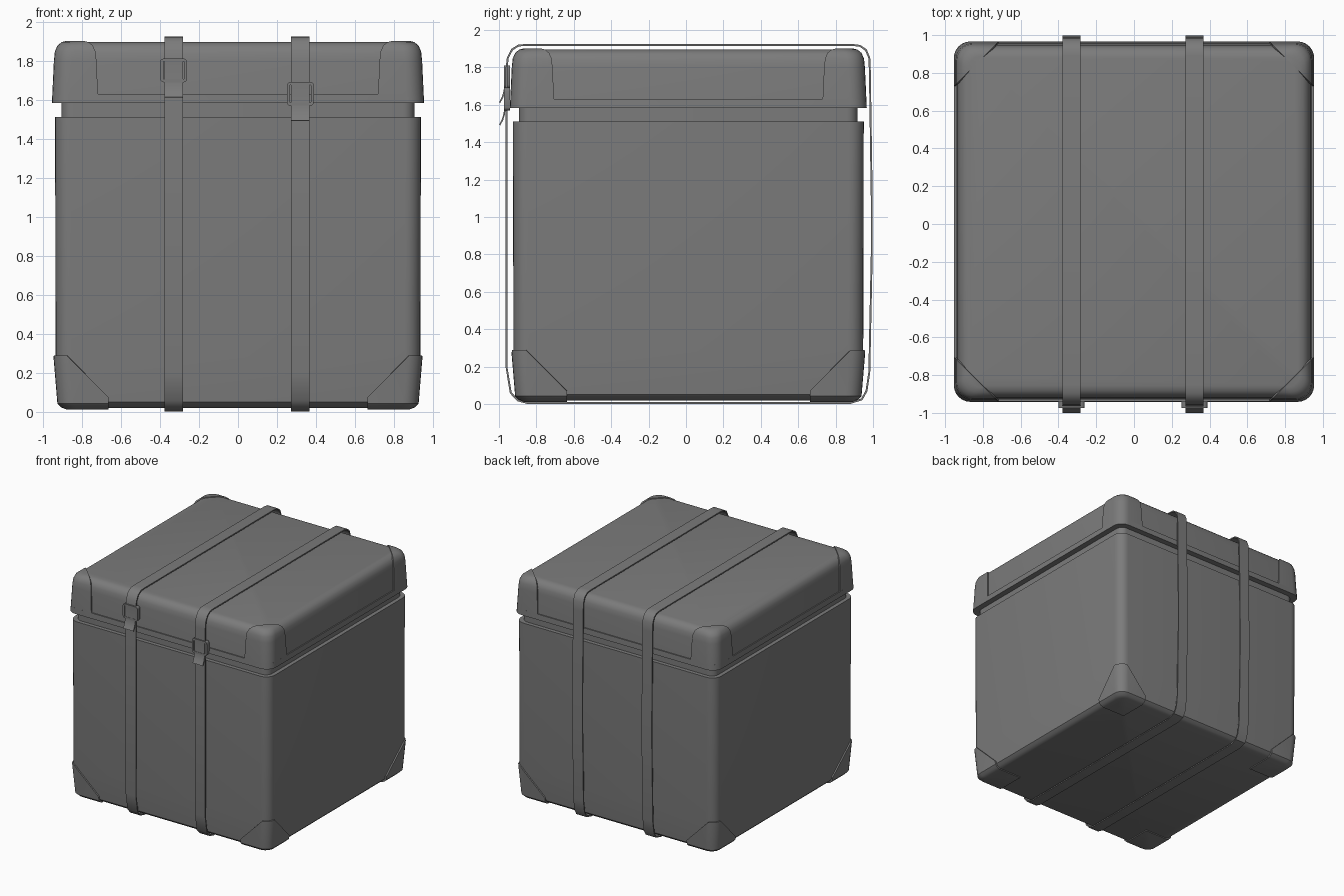
import bpy, bmesh, math
from mathutils import Vector

if "Cube" in bpy.data.objects:
    bpy.data.objects.remove(bpy.data.objects["Cube"])

grey = bpy.data.materials.new("dark grey")
grey.use_nodes = True
COLOUR = (0.2, 0.2, 0.2, 1)
grey.diffuse_color = COLOUR
grey.node_tree.nodes["Principled BSDF"].inputs["Base Color"].default_value = COLOUR

CY = 0.0125   # depth centre of the box
parts = []


def add_object(name, bm, y=0.0):
    bmesh.ops.recalc_face_normals(bm, faces=bm.faces[:])
    mesh = bpy.data.meshes.new(name)
    bm.to_mesh(mesh)
    bm.free()
    mesh.materials.append(grey)
    ob = bpy.data.objects.new(name, mesh)
    ob.location.y = y
    bpy.context.collection.objects.link(ob)
    parts.append(ob)
    return ob


def solidify(ob, thickness, offset):
    mod = ob.modifiers.new("thickness", 'SOLIDIFY')
    mod.thickness = thickness
    mod.offset = offset
    mod.use_even_offset = True


def loft(sections, grow=0.0, steps=6):
    """Stack of rounded rectangles; each section is z, half width, radius."""
    bm = bmesh.new()
    rings = []
    for z, half, radius in sections:
        h, r, ring = half + grow, radius + grow, []
        for k in range(4):
            mid = math.radians(45 + 90 * k)
            cx = math.copysign(h - r, math.cos(mid))
            cy = math.copysign(h - r, math.sin(mid))
            for i in range(steps + 1):
                a = mid + math.radians(90) * (i / steps - 0.5)
                ring.append(bm.verts.new((cx + r * math.cos(a), cy + r * math.sin(a), z)))
        rings.append(ring)
    n = len(rings[0])
    for low, high in zip(rings, rings[1:]):
        for i in range(n):
            j = (i + 1) % n
            bm.faces.new((low[i], low[j], high[j], high[i]))
    bm.faces.new(rings[0][::-1])
    bm.faces.new(rings[-1])
    bmesh.ops.recalc_face_normals(bm, faces=bm.faces[:])
    return bm


def corner_caps(name, bm, planes):
    """Trim a shell to one corner, thicken it and mirror it to all four."""
    for point, normal in planes:
        bmesh.ops.bisect_plane(bm, geom=bm.verts[:] + bm.edges[:] + bm.faces[:],
                               plane_co=Vector(point), plane_no=Vector(normal),
                               clear_inner=True)
    ob = add_object(name, bm, CY)
    # the trimmed shell is convex, so its faces point away from the box middle
    mesh = ob.data
    if sum(p.normal.dot(p.center - Vector((0, 0, 1))) for p in mesh.polygons) < 0:
        mesh.flip_normals()
    solidify(ob, 0.016, -1)
    mirror = ob.modifiers.new("corners", 'MIRROR')
    mirror.use_axis = (True, True, False)
    mirror.use_mirror_merge = False
    return ob


def ribbon(name, points, x, width, thickness, closed):
    bm = bmesh.new()
    rows = [[bm.verts.new((x + s * width / 2, y, z)) for s in (-1, 1)] for y, z in points]
    pairs = list(zip(rows, rows[1:]))
    if closed:
        pairs.append((rows[-1], rows[0]))
    for a, b in pairs:
        bm.faces.new((a[0], a[1], b[1], b[0]))
    solidify(add_object(name, bm), thickness, 0)


# box body and recessed neck
body = [(0.02, 0.87, 0.05), (0.03, 0.895, 0.06), (0.05, 0.915, 0.07),
        (0.28, 0.935, 0.08), (1.51, 0.938, 0.08)]
add_object("box_body", loft(body), CY)
add_object("box_neck", loft([(1.45, 0.905, 0.06), (1.62, 0.905, 0.06)]), CY)

# lid with softly rounded top edge
lid = [(1.585, 0.945, 0.08), (1.80, 0.935, 0.08), (1.84, 0.93, 0.08),
       (1.87, 0.917, 0.075), (1.888, 0.895, 0.07), (1.895, 0.868, 0.06)]
add_object("lid", loft(lid), CY)
add_object("lid_rim", loft([(1.583, 0.954, 0.088), (1.63, 0.952, 0.088)]), CY)

# raised corner guards
raised_lid = [(z + (0.007 if z > 1.83 else 0), h, r) for z, h, r in lid]
corner_caps("lid_corner_guards", loft(raised_lid, 0.009), [
    ((0.69, 0, 0), (1, 0, 0)),
    ((0, 0.68, 0), (0, 1, 0)),
    ((0, 0, 1.625), (0, 0, 1)),
    ((0.835, 0.835, 0), (1, 1, 0))])
raised_body = [(z - (0.008 if z < 0.1 else 0), h, r) for z, h, r in body]
corner_caps("base_corner_guards", loft(raised_body, 0.011), [
    ((0.665, 0, 0), (1, 0, 0)),
    ((0, 0.65, 0), (0, 1, 0)),
    ((0.59, 0, 0), (1, 0, -1)),
    ((0, 0.58, 0), (0, 1, -1)),
    ((0, 0, 0.288), (0, 0, -1))])

# straps, buckles and loose strap ends
loop = [(-0.96, 0.2), (-0.96, 1.79), (-0.953, 1.85), (-0.93, 1.895), (-0.895, 1.917),
        (-0.85, 1.92), (0.89, 1.92), (0.93, 1.915), (0.962, 1.893), (0.98, 1.85),
        (0.983, 1.78), (0.993, 1.1), (0.993, 0.8), (0.98, 0.17), (0.965, 0.07),
        (0.94, 0.025), (0.88, 0.006), (-0.85, 0.006), (-0.90, 0.02), (-0.937, 0.06)]


def buckle(name, x, z):
    bm = bmesh.new()
    face = bm.faces.new([bm.verts.new((x + a * 0.069, -0.957, z + b * 0.061))
                         for a, b in ((-1, -1), (1, -1), (1, 1), (-1, 1))])
    bmesh.ops.bevel(bm, geom=bm.verts[:], offset=0.018, segments=3,
                    affect='VERTICES', profile=0.5)
    face = bm.faces[:]
    bmesh.ops.inset_region(bm, faces=face, thickness=0.016, use_boundary=True)
    bmesh.ops.delete(bm, geom=[max(bm.faces, key=lambda f: f.calc_area())],
                     context='FACES')
    solidify(add_object(name, bm), 0.034, 0)


for side, x, z in (("right", -0.33, 1.75), ("left", 0.32, 1.63)):
    ribbon(side + "_strap", loop, x, 0.095, 0.01, True)
    buckle(side + "_buckle", x, z)
    tail = [(-0.967, z + 0.05), (-0.968, z - 0.05), (-0.972, z - 0.08),
            (-0.981, z - 0.11), (-0.996, z - 0.138)]
    ribbon(side + "_strap_end", tail, x, 0.095, 0.008, False)

# bake modifiers and smooth the rounded surfaces
bpy.ops.object.select_all(action='DESELECT')
for ob in parts:
    ob.select_set(True)
bpy.context.view_layer.objects.active = parts[0]
bpy.ops.object.convert(target='MESH')
bpy.ops.object.shade_smooth_by_angle(angle=math.radians(35))
bpy.ops.object.select_all(action='DESELECT')
